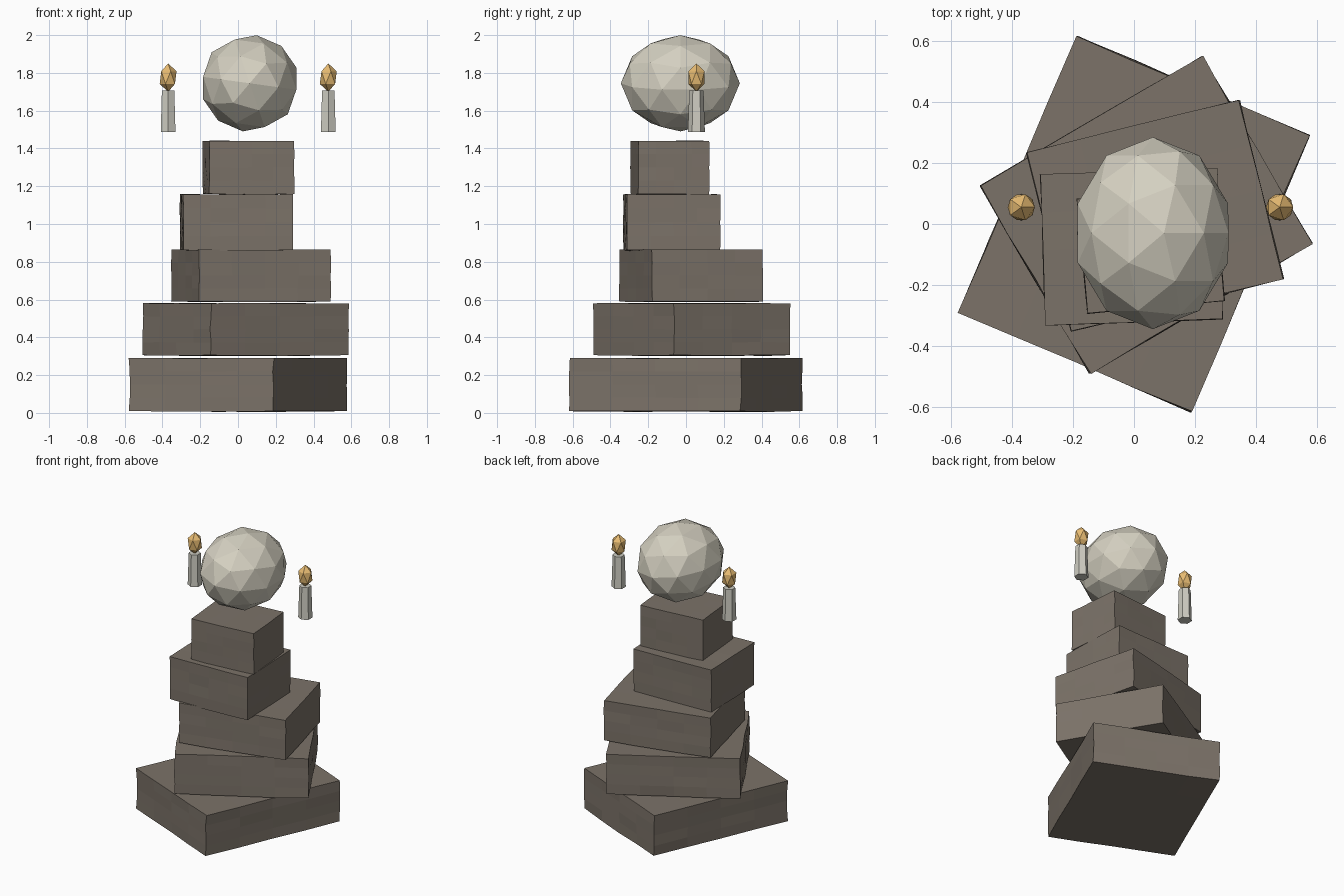
import bpy, bmesh, random
from math import radians
from mathutils import Matrix, Vector

if "Cube" in bpy.data.objects:
    bpy.data.objects.remove(bpy.data.objects["Cube"])

random.seed(4)


def material(name, rgb):
    m = bpy.data.materials.new(name)
    m.diffuse_color = (*rgb, 1)
    m.use_nodes = True
    m.node_tree.nodes["Principled BSDF"].inputs["Base Color"].default_value = m.diffuse_color
    return m


STONE = material("weathered_stone", (0.20, 0.17, 0.14))
PALE = material("pale_stone", (0.66, 0.63, 0.53))
WAX = material("wax", (0.62, 0.61, 0.54))
FLAME = material("flame", (0.80, 0.50, 0.17))


def finish(bm, name, mat, matrix):
    bm.transform(matrix)
    mesh = bpy.data.meshes.new(name)
    bm.to_mesh(mesh)
    bm.free()
    mesh.materials.append(mat)
    ob = bpy.data.objects.new(name, mesh)
    bpy.context.collection.objects.link(ob)
    return ob


def place(loc, scale, rot=0.0, tilt=0.0):
    return (Matrix.Translation(loc) @ Matrix.Rotation(radians(rot), 4, 'Z')
            @ Matrix.Rotation(0, 4, 'X') @ Matrix.Diagonal((*scale, 1))
            @ Matrix.Rotation(radians(tilt), 4, 'Y'))


def slab(name, x, y, z0, z1, w, d, rot):
    # Hand-cut block: gridded cube with a slight bow and roughness
    bm = bmesh.new()
    bmesh.ops.create_cube(bm, size=1)
    bmesh.ops.subdivide_edges(bm, edges=bm.edges[:], cuts=3, use_grid_fill=True)
    for v in bm.verts:
        bow = (0.25 - v.co.x ** 2) * 0.05
        v.co.z -= bow if v.co.z < -0.49 else 0
        v.co += Vector([random.uniform(-0.004, 0.004) for _ in range(3)])
    finish(bm, name, STONE,
           place((x, y, (z0 + z1) / 2), (w, d, z1 - z0), rot))


# Stacked, twisted slabs from bottom to top
for i, s in enumerate([
    (0.0, 0.0, 0.01, 0.29, 0.83, 0.985, -23.2),
    (0.04, 0.03, 0.305, 0.58, 0.845, 0.715, 30.3),
    (0.07, 0.027, 0.59, 0.865, 0.718, 0.605, 14.0),
    (-0.008, -0.075, 0.862, 1.157, 0.582, 0.495, 2.0),
    (0.055, -0.085, 1.16, 1.44, 0.452, 0.378, 5.3),
]):
    slab(f"slab_{i + 1}", *s)

# Faceted boulder resting above the stack
bm = bmesh.new()
bmesh.ops.create_icosphere(bm, subdivisions=2, radius=1)
finish(bm, "boulder", PALE, place((0.062, -0.03, 1.745), (0.262, 0.315, 0.257), 0, 8))

# Pair of floating candles with flames
for side, x in (("left", -0.37), ("right", 0.478)):
    bm = bmesh.new()
    bmesh.ops.create_cone(bm, cap_ends=True, segments=6,
                          radius1=0.045, radius2=0.038, depth=0.22)
    finish(bm, f"{side}_candle", WAX, place((x, 0.055, 1.597), (1, 1, 1)))
    bm = bmesh.new()
    bmesh.ops.create_icosphere(bm, subdivisions=1, radius=1)
    finish(bm, f"{side}_flame", FLAME,
           place((x, 0.055, 1.775), (0.05, 0.05, 0.075)))
